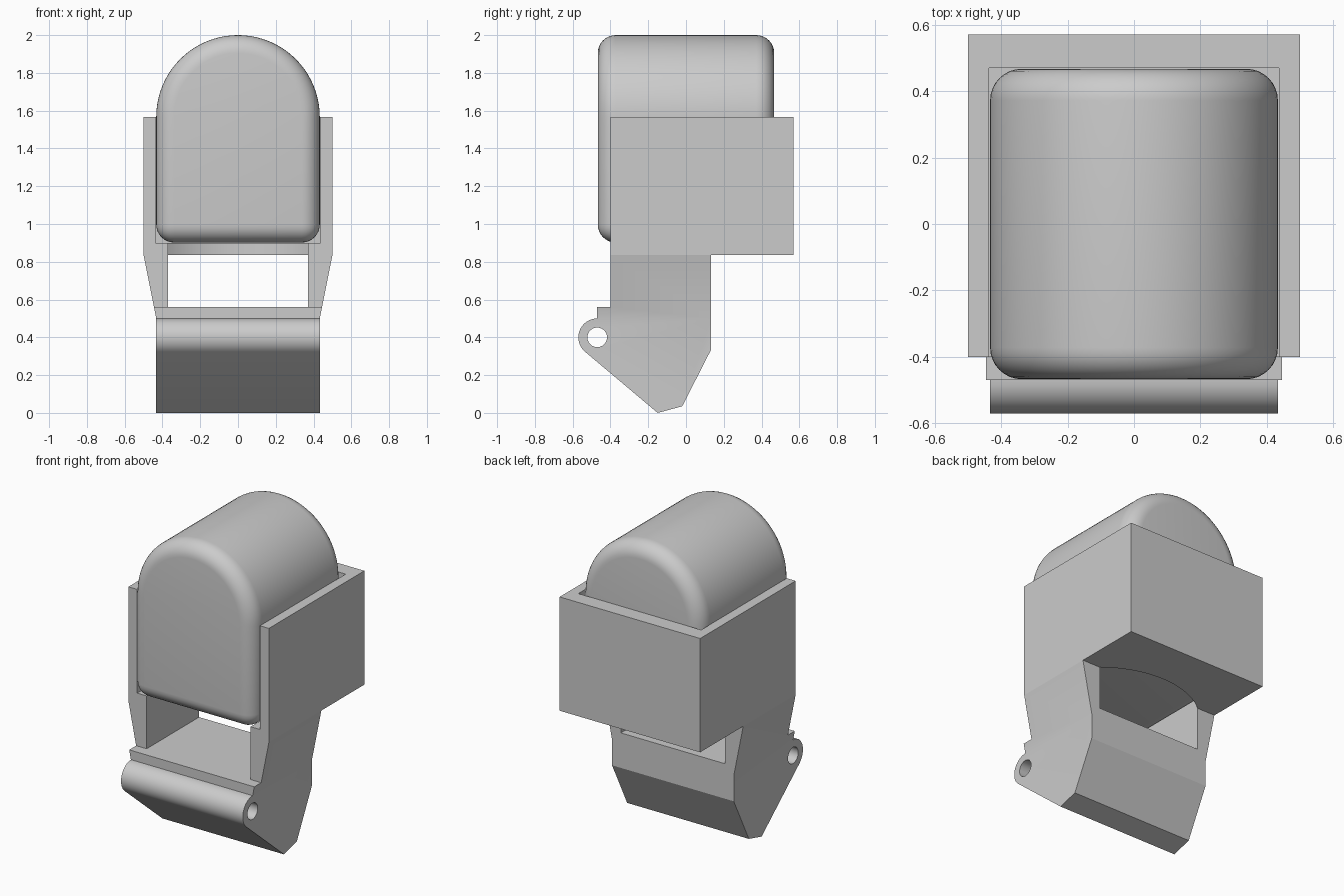
import bpy, bmesh, math
from mathutils import Vector

cube = bpy.data.objects.get("Cube")
if cube:
    bpy.data.objects.remove(cube, do_unlink=True)

grey = bpy.data.materials.new("light_grey")
grey.use_nodes = True
grey.diffuse_color = (0.6, 0.6, 0.6, 1)
grey.node_tree.nodes["Principled BSDF"].inputs["Base Color"].default_value = grey.diffuse_color


def arc(cx, cy, r, start, end, n):
    angles = [math.radians(start + (end - start) * i / n) for i in range(n + 1)]
    return [(cx + r * math.cos(a), cy + r * math.sin(a)) for a in angles]


def prism(name, outline, axis, lo, hi):
    """Extrude a closed 2D outline along an axis from lo to hi."""
    place = {"x": lambda p, d: (d, p[0], p[1]),
             "y": lambda p, d: (p[0], d, p[1]),
             "z": lambda p, d: (p[0], p[1], d)}[axis]
    bm = bmesh.new()
    face = bm.faces.new([bm.verts.new(place(p, lo)) for p in outline])
    new = bmesh.ops.extrude_face_region(bm, geom=[face])["geom"]
    shift = Vector(place((0, 0), hi - lo))
    bmesh.ops.translate(bm, vec=shift, verts=[v for v in new if isinstance(v, bmesh.types.BMVert)])
    bmesh.ops.recalc_face_normals(bm, faces=bm.faces)
    mesh = bpy.data.meshes.new(name)
    bm.to_mesh(mesh)
    bm.free()
    mesh.materials.append(grey)
    obj = bpy.data.objects.new(name, mesh)
    bpy.context.collection.objects.link(obj)
    return obj


def activate(obj):
    bpy.ops.object.select_all(action="DESELECT")
    obj.select_set(True)
    bpy.context.view_layer.objects.active = obj


def cut(obj, cutter):
    mod = obj.modifiers.new("cut", "BOOLEAN")
    mod.operation = "DIFFERENCE"
    mod.solver = "EXACT"
    mod.object = cutter
    activate(obj)
    bpy.ops.object.modifier_apply(modifier=mod.name)
    bpy.data.objects.remove(cutter, do_unlink=True)


# Bracket: side outline with the hinge barrel, extruded across the width
hinge_y, hinge_z = -0.47, 0.4
outline = [(-0.4, 1.567), (-0.4, 0.56), (hinge_y, 0.56)]
outline += arc(hinge_y, hinge_z, 0.1, 90, 230, 16)
outline += [(-0.15, 0), (-0.02, 0.035), (0.133, 0.335),
            (0.133, 0.835), (0.57, 0.835), (0.57, 1.567)]
bracket = prism("bracket", outline, "x", -0.5, 0.5)

# Taper the arms down to the narrower foot
top_z, foot_z, foot_x = 0.835, 0.5, 0.433
bm = bmesh.new()
bm.from_mesh(bracket.data)
for z in (top_z, foot_z):
    bmesh.ops.bisect_plane(bm, geom=bm.verts[:] + bm.edges[:] + bm.faces[:],
                           plane_co=(0, 0, z), plane_no=(0, 0, 1))
for v in bm.verts:
    t = min(1, max(0, (v.co.z - foot_z) / (top_z - foot_z)))
    v.co.x = math.copysign(foot_x + (0.5 - foot_x) * t, v.co.x)
bm.to_mesh(bracket.data)
bm.free()

# Pocket for the pod, opening with a curved back edge, and hinge pin hole
w = 0.437
cut(bracket, prism("pocket_cutter", [(-w, -1), (w, -1), (w, 0.47), (-w, 0.47)], "z", 0.9, 2.2))
half, sag = 0.37, 0.13
r = (half ** 2 + sag ** 2) / (2 * sag)
a = math.degrees(math.asin(half / r))
opening = [(-half, -1), (half, -1)] + arc(0, 0.135 + sag - r, r, 90 - a, 90 + a, 24)
cut(bracket, prism("opening_cutter", opening, "z", 0.56, 1.0))
cut(bracket, prism("pin_cutter", arc(hinge_y, hinge_z, 0.052, 0, 345, 23), "x", -1, 1))

# Pod: arched block with rounded rims and lower corners
pw = 0.433
pod = prism("pod", [(-pw, 0.902), (pw, 0.902)] + arc(0, 2 - pw, pw, 0, 180, 40), "y", -0.467, 0.467)
bevel = pod.modifiers.new("round", "BEVEL")
bevel.width = 0.095
bevel.segments = 8
bevel.limit_method = "ANGLE"
bevel.angle_limit = math.radians(40)
bevel.use_clamp_overlap = False
activate(pod)
bpy.ops.object.modifier_apply(modifier=bevel.name)

for obj in (bracket, pod):
    activate(obj)
    bpy.ops.object.shade_smooth_by_angle(angle=math.radians(25))
